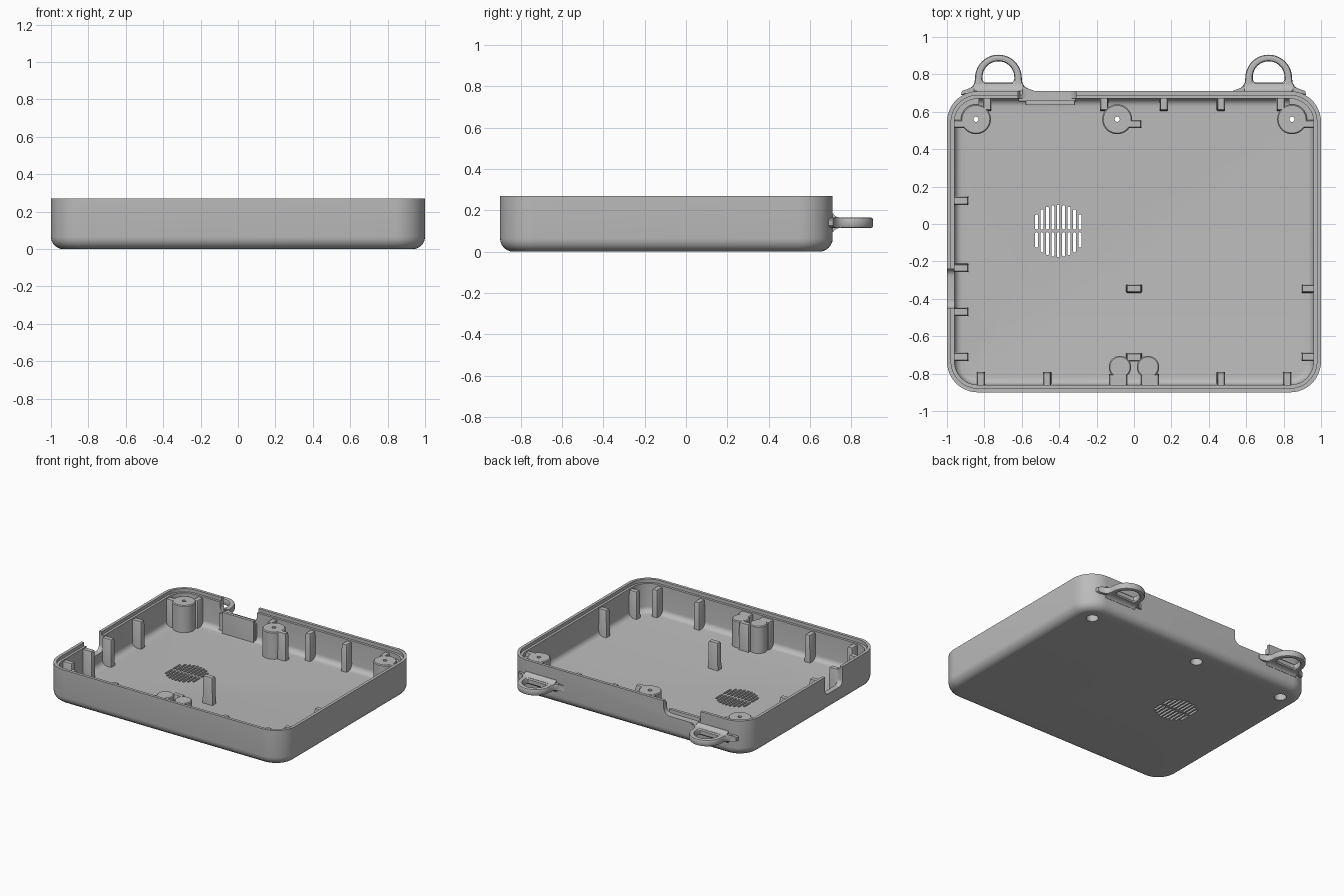
import bpy, bmesh
from math import sin, cos, pi

old = bpy.data.objects.get("Cube")
if old:
    bpy.data.objects.remove(old, do_unlink=True)

grey = bpy.data.materials.new("plain_grey")
grey.use_nodes = True
grey.diffuse_color = (0.5, 0.5, 0.5, 1)
grey.node_tree.nodes["Principled BSDF"].inputs["Base Color"].default_value = (0.5, 0.5, 0.5, 1)

MID_Y, HALF_X, HALF_Y, HEIGHT = -0.095, 1.0, 0.805, 0.27
FLOOR, POST_TOP = 0.03, 0.235
parts = []


# --- helpers ---
def arc(cx, cy, r, a0, a1, n):
    return [(cx + r * cos(a0 + (a1 - a0) * i / n), cy + r * sin(a0 + (a1 - a0) * i / n))
            for i in range(n + 1)]


def rounded_rect(cx, cy, hx, hy, r, n=8):
    pts = []
    for k, (sx, sy) in enumerate([(1, 1), (-1, 1), (-1, -1), (1, -1)]):
        pts += arc(cx + sx * (hx - r), cy + sy * (hy - r), r, k * pi / 2, (k + 1) * pi / 2, n)
    return pts


def circle(cx, cy, r, n=40):
    return arc(cx, cy, r, 0, 2 * pi, n)[:-1]


def flat(pts, z):
    return [(x, y, z) for x, y in pts]


def add_loft(bm, rings, closed=False):
    rows = [[bm.verts.new(p) for p in ring] for ring in rings]
    n = len(rows[0])
    pairs = list(zip(rows, rows[1:])) + ([(rows[-1], rows[0])] if closed else [])
    for a, b in pairs:
        for i in range(n):
            j = (i + 1) % n
            bm.faces.new((a[i], a[j], b[j], b[i]))
    if not closed:
        bm.faces.new(rows[0])
        bm.faces.new(rows[-1])


def make(name, lofts, closed=False):
    bm = bmesh.new()
    for rings in lofts:
        add_loft(bm, rings, closed)
    bmesh.ops.recalc_face_normals(bm, faces=bm.faces)
    mesh = bpy.data.meshes.new(name)
    bm.to_mesh(mesh)
    bm.free()
    mesh.materials.append(grey)
    ob = bpy.data.objects.new(name, mesh)
    bpy.context.collection.objects.link(ob)
    parts.append(ob)
    return ob


def cut(target, lofts):
    cutter = make("cutter", lofts)
    parts.remove(cutter)
    cutter.hide_render = True
    mod = target.modifiers.new("cut", "BOOLEAN")
    mod.operation, mod.solver, mod.object = "DIFFERENCE", "EXACT", cutter
    bpy.context.view_layer.objects.active = target
    bpy.ops.object.modifier_apply(modifier=mod.name)
    bpy.data.objects.remove(cutter, do_unlink=True)


def block(name, x0, x1, y0, y1, top=POST_TOP, taper=0.006):
    cx, cy, hx, hy = (x0 + x1) / 2, (y0 + y1) / 2, (x1 - x0) / 2, (y1 - y0) / 2
    return make(name, [[flat(rounded_rect(cx, cy, hx - t, hy - t, 0.004, 2), z)
                        for t, z in ((0, 0.02), (taper / 2, top - 0.01), (taper, top))]])


def pillar(name, x, y, r, top=POST_TOP):
    return make(name, [[flat(circle(x, y, r), 0.015), flat(circle(x, y, r), top - 0.006),
                        flat(circle(x, y, r - 0.006), top)]])


# --- tray shell: rounded underside, stepped rim, hollow inside ---
def shell_ring(inset, z):
    return flat(rounded_rect(0, MID_Y, HALF_X - inset, HALF_Y - inset, 0.165 - inset, 12), z)


steps = [i / 6 * pi / 2 for i in range(7)]
profile = [(0.065 * (1 - sin(a)), 0.065 * (1 - cos(a))) for a in steps]
profile += [(0, HEIGHT), (0.022, HEIGHT), (0.022, HEIGHT - 0.025), (0.04, HEIGHT - 0.025)]
profile += [(0.04 + 0.04 * (1 - cos(a)), FLOOR + 0.04 * (1 - sin(a))) for a in steps]
shell = make("tray_shell", [[shell_ring(i, z) for i, z in profile]])

# --- wall openings ---
back_gap = rounded_rect(-0.465, HEIGHT, 0.155, 0.105, 0.05)
cut(shell, [[[(x, y, z) for x, z in back_gap] for y in (0.64, 0.76)]])
side_gap = rounded_rect(-0.345, HEIGHT, 0.105, 0.14, 0.04)
cut(shell, [[[(x, y, z) for y, z in side_gap] for x in (-1.05, -0.93)]])

# --- vent slots in a round grille, split by a cross bar ---
slots = []
for i in range(-4, 5):
    x = -0.405 + i * 0.029
    reach = (0.14 ** 2 - (i * 0.027) ** 2) ** 0.5
    for side in (-1, 1):
        y = -0.037 + side * (reach + 0.007) / 2
        slot = rounded_rect(x, y, 0.008, (reach - 0.007) / 2, 0.007, 3)
        slots.append([flat(slot, -0.02), flat(slot, 0.06)])
cut(shell, slots)

# --- screw bosses with counterbored holes ---
for name, x in (("right_boss", -0.845), ("middle_boss", -0.09), ("left_boss", 0.845)):
    boss = pillar(name, x, 0.56, 0.08)
    bore = [[flat(circle(x, 0.56, r), z)
             for r, z in ((0.042, -0.02), (0.042, 0.16), (0.014, 0.16), (0.014, 0.3))]]
    cut(shell, bore)
    cut(boss, bore)
block("middle_boss_key", -0.05, 0.04, 0.512, 0.556)

# --- curved corner walls behind the outer bosses ---
for name, s in (("left_corner_wall", 1), ("right_corner_wall", -1)):
    band = arc(0.83, 0.54, 0.135, 0, pi / 2, 10) + arc(0.83, 0.54, 0.095, pi / 2, 0, 10)
    make(name, [[[(s * x, y, z) for x, y in band] for z in (0.02, 0.21)]])

# --- support ribs along the walls ---
for y in (0.535, 0.125, -0.235, -0.47, -0.71):
    block("right_rib", -0.967, -0.885, y - 0.023, y + 0.023)
for y in (0.535, -0.345, -0.71):
    block("left_rib", 0.895, 0.967, y - 0.023, y + 0.023)
for x in (-0.82, -0.465, 0.465, 0.82):
    block("front_rib", x - 0.023, x + 0.023, -0.867, -0.79)
for x in (-0.785, -0.16, 0.16, 0.465, 0.785):
    block("back_rib", x - 0.023, x + 0.023, 0.605, 0.677)
block("centre_post", -0.042, 0.042, -0.368, -0.322)

# --- twin pillar group at the front wall ---
for s in (-1, 1):
    pillar("front_pillar", s * 0.075, -0.765, 0.06)
    lo, hi = sorted((s * 0.035, s * 0.135))
    block("front_pillar_web", lo, hi, -0.867, -0.8)
block("front_pillar_key", -0.042, 0.042, -0.735, -0.69)

# --- plate inside the back opening ---
block("back_plate", -0.58, -0.315, 0.635, 0.662, 0.19, 0.002)
block("back_plate_ledge", -0.62, -0.31, 0.655, 0.69, 0.165, 0.002)


# --- strap loops on the back wall ---
def mirrored(half):
    return half + [(-x, y) for x, y in reversed(half)]


outer = arc(0, 0.78, 0.125, 0, pi, 24) + mirrored(
    [(-0.128, 0.755), (-0.14, 0.735), (-0.16, 0.72), (-0.195, 0.711), (-0.2, 0.69)])
hole = arc(0, 0.785, 0.085, 0, pi, 24) + mirrored(
    [(-0.085, 0.775), (-0.082, 0.766), (-0.077, 0.76), (-0.068, 0.757), (-0.04, 0.757)])
section = [(0, -0.014), (0, 0.014), (0.1, 0.022), (0.25, 0.025), (0.75, 0.025), (0.9, 0.022),
           (1, 0.014), (1, -0.014), (0.9, -0.022), (0.75, -0.025), (0.25, -0.025), (0.1, -0.022)]
upper = [(0.69, 0.045), (0.712, 0.045), (0.718, 0.036), (0.73, 0.028), (0.75, 0.024)]
root = upper + [(y, -z) for y, z in reversed(upper)]
for side, cx in (("left", 0.72), ("right", -0.725)):
    rings = [[(cx + a[0] + (b[0] - a[0]) * t, a[1] + (b[1] - a[1]) * t, 0.14 + z)
              for a, b in zip(outer, hole)] for t, z in section]
    make(side + "_strap_loop", [rings], closed=True)
    make(side + "_strap_loop_root", [[[(cx + x, y, 0.14 + z) for y, z in root]
                                      for x in (-0.13, 0.13)]])

# --- smooth shading with crisp edges ---
bpy.ops.object.select_all(action="DESELECT")
for ob in parts:
    ob.select_set(True)
bpy.context.view_layer.objects.active = shell
bpy.ops.object.shade_smooth_by_angle(angle=pi / 6)
